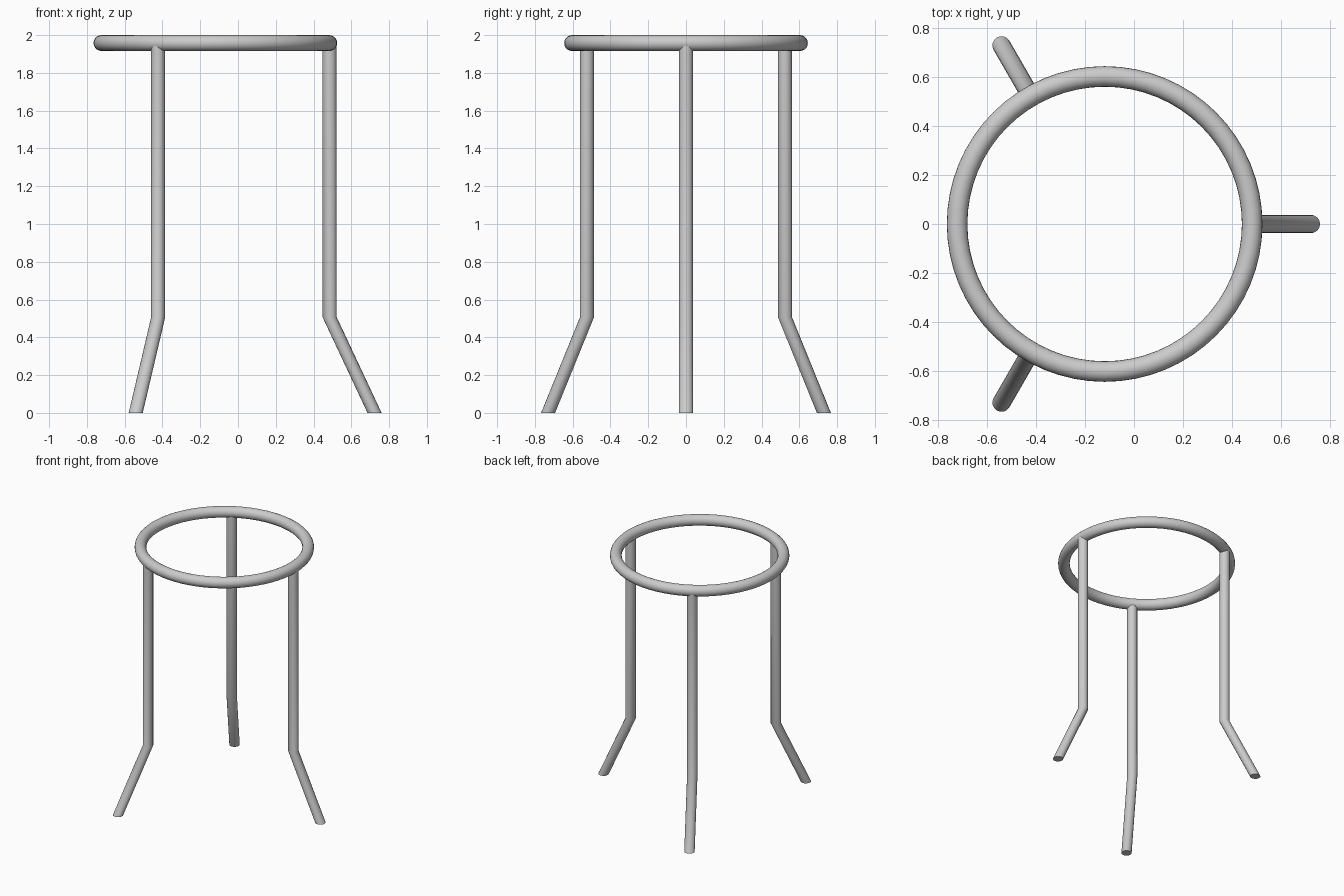
import bpy, bmesh
from math import sin, cos, tau

if "Cube" in bpy.data.objects:
    bpy.data.objects.remove(bpy.data.objects["Cube"])

CX = -0.12            # ring centre in x
RING_R, TUBE_R = 0.603, 0.042
LEG_R, SIDES = 0.0375, 16


def smooth(obj):
    bpy.ops.object.select_all(action='DESELECT')
    obj.select_set(True)
    bpy.context.view_layer.objects.active = obj
    bpy.ops.object.shade_smooth_by_angle()


# Top ring
bpy.ops.mesh.primitive_torus_add(major_radius=RING_R, minor_radius=TUBE_R,
                                 major_segments=64, minor_segments=20,
                                 location=(CX, 0, 2 - TUBE_R))
ring = bpy.context.object
ring.name = "top_ring"
smooth(ring)


# Bent leg: horizontal circular sections joined along a radial path
def make_leg(name, angle):
    path = [(0.843, 0.0), (0.605, 0.507), (0.605, 1.95)]   # (radius, z)
    bm = bmesh.new()
    rings = []
    for r, z in path:
        rings.append([bm.verts.new((r + LEG_R * cos(tau * i / SIDES),
                                    LEG_R * sin(tau * i / SIDES), z))
                      for i in range(SIDES)])
    for a, b in zip(rings, rings[1:]):
        for i in range(SIDES):
            j = (i + 1) % SIDES
            bm.faces.new((a[i], a[j], b[j], b[i]))
    bm.faces.new(rings[0][::-1])
    bm.faces.new(rings[-1])
    mesh = bpy.data.meshes.new(name)
    bm.to_mesh(mesh)
    bm.free()
    obj = bpy.data.objects.new(name, mesh)
    bpy.context.collection.objects.link(obj)
    obj.location.x = CX
    obj.rotation_euler.z = angle
    smooth(obj)


# Three legs spaced evenly around the ring
for k, name in enumerate(("right_leg", "back_left_leg", "front_left_leg")):
    make_leg(name, k * tau / 3)
